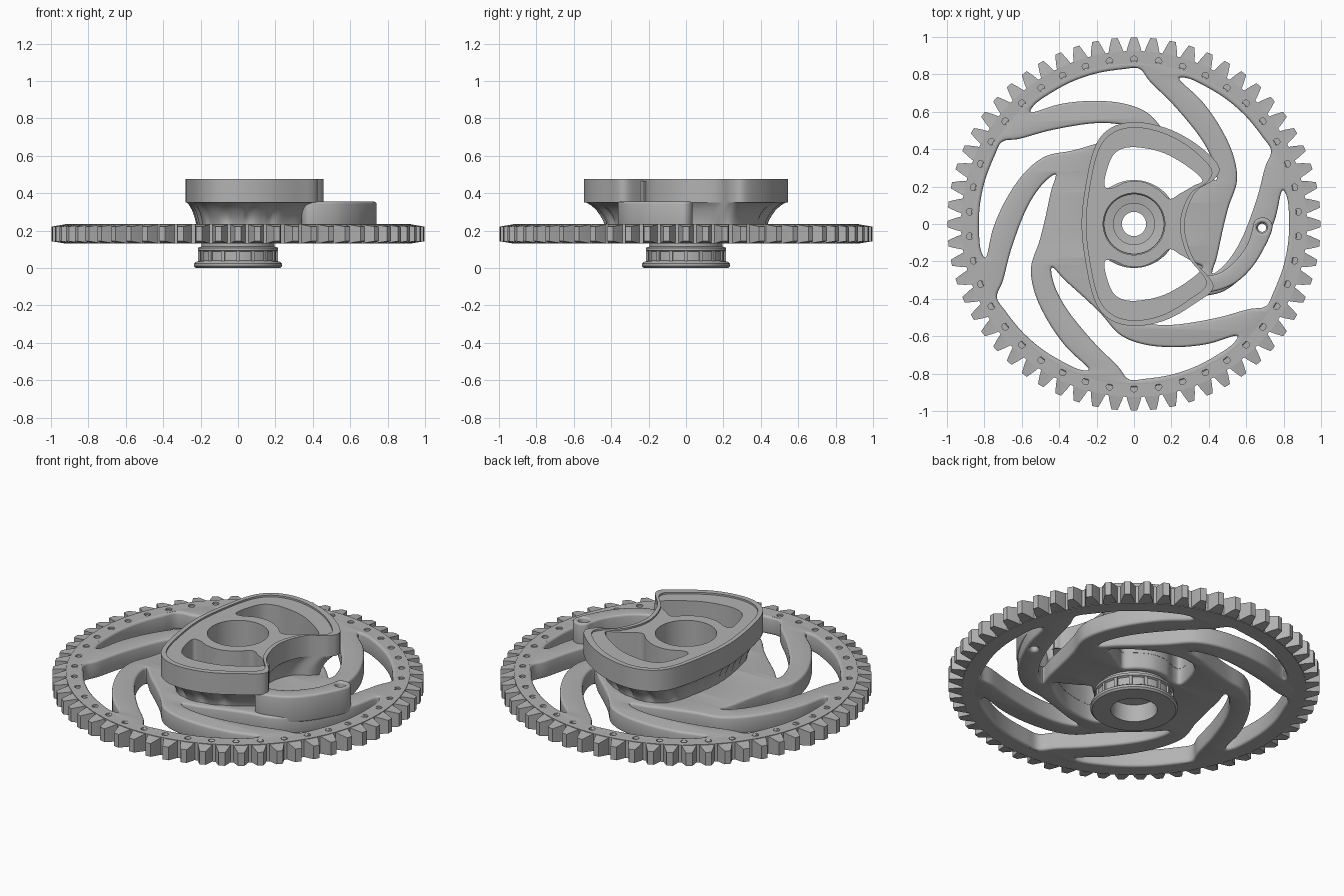
import bpy
import bmesh
from math import sin, cos, pi, radians, atan2
from mathutils import Vector, Matrix

cube = bpy.data.objects.get("Cube")
if cube:
    bpy.data.objects.remove(cube, do_unlink=True)

grey = bpy.data.materials.new("plain grey")
grey.use_nodes = True
grey.diffuse_color = (0.45, 0.45, 0.45, 1)
grey.node_tree.nodes["Principled BSDF"].inputs["Base Color"].default_value = (0.45, 0.45, 0.45, 1)
parts = []


def add(name, mesh):
    obj = bpy.data.objects.new(name, mesh)
    bpy.context.scene.collection.objects.link(obj)
    mesh.materials.clear()
    mesh.materials.append(grey)
    parts.append(obj)
    return obj


def circle(r, n=64, x=0, y=0):
    return [(x + r * cos(2 * pi * i / n), y + r * sin(2 * pi * i / n)) for i in range(n)]


def smooth(pts, n=8):
    """Closed rounded outline through the points."""
    out = []
    p = [Vector(q) for q in pts]
    k = len(p)
    for i in range(k):
        a, b, c, d = p[i - 1], p[i], p[(i + 1) % k], p[(i + 2) % k]
        for j in range(n):
            t = j / n
            v = 0.5 * (2 * b + (c - a) * t + (2 * a - 5 * b + 4 * c - d) * t * t
                       + (3 * b - a - 3 * c + d) * t ** 3)
            out.append((v.x, v.y))
    return out


def turn(pts, deg):
    c, s = cos(radians(deg)), sin(radians(deg))
    return [(x * c - y * s, x * s + y * c) for x, y in pts]


def scaled(pts, sx, sy):
    return [(x * sx, y * sy) for x, y in pts]


def evaluated_mesh(obj):
    dg = bpy.context.evaluated_depsgraph_get()
    dg.update()
    return bpy.data.meshes.new_from_object(obj.evaluated_get(dg))


def plate(name, outlines, z0, z1, bevel=0.0):
    """Flat plate: the first outline is the edge, the others are holes."""
    cu = bpy.data.curves.new(name + " profile", "CURVE")
    cu.dimensions = "2D"
    cu.fill_mode = "BOTH"
    cu.extrude = (z1 - z0) / 2 - bevel
    cu.bevel_depth, cu.offset, cu.bevel_resolution = bevel, -bevel, 2
    for pts in outlines:
        sp = cu.splines.new("POLY")
        sp.points.add(len(pts) - 1)
        for q, (x, y) in zip(sp.points, pts):
            q.co = (x, y, 0, 1)
        sp.use_cyclic_u = True
    tmp = bpy.data.objects.new(name + " profile", cu)
    bpy.context.scene.collection.objects.link(tmp)
    mesh = evaluated_mesh(tmp)
    bpy.data.objects.remove(tmp)
    mesh.transform(Matrix.Translation((0, 0, (z0 + z1) / 2)))
    bm = bmesh.new()
    bm.from_mesh(mesh)
    bmesh.ops.remove_doubles(bm, verts=bm.verts, dist=0.0001)
    bmesh.ops.recalc_face_normals(bm, faces=bm.faces)
    bm.to_mesh(mesh)
    return add(name, mesh)


def loft(name, rings, loop):
    """Bridge equal rings of 3D points; loop joins last to first, else caps."""
    bm = bmesh.new()
    vs = [[bm.verts.new(p) for p in ring] for ring in rings]
    n = len(vs[0])
    for k in range(len(vs) if loop else len(vs) - 1):
        a, b = vs[k], vs[(k + 1) % len(vs)]
        for i in range(n):
            j = (i + 1) % n
            bm.faces.new((a[i], a[j], b[j], b[i]))
    if not loop:
        bm.faces.new(vs[0])
        bm.faces.new(vs[-1])
    bmesh.ops.recalc_face_normals(bm, faces=bm.faces)
    mesh = bpy.data.meshes.new(name)
    bm.to_mesh(mesh)
    return add(name, mesh)


BOTTOM, TOP = 0.13, 0.235

# Shared outlines
cam = smooth([(0, .545), (.166, .515), (.326, .433), (.45, .315), (.43, .24), (.325, .165),
              (.27, 0), (.315, -.18), (.425, -.33), (.326, -.425), (.166, -.515), (0, -.545),
              (-.13, -.51), (-.21, -.41), (-.26, -.2), (-.28, 0), (-.26, .2), (-.21, .41), (-.13, .51)])
slot = smooth([(-.155, .2), (-.15, .27), (-.11, .37), (-.04, .408), (.06, .405), (.17, .375),
               (.29, .305), (.365, .235), (.32, .205), (.25, .165), (.19, .135), (.13, .185),
               (.05, .225), (-.04, .225), (-.11, .195)])
slots = [slot, scaled(slot, 1, -1)]
arc = [(.83 * cos(radians(a)), .83 * sin(radians(a))) for a in (208, 214, 224, 234, 244, 250)]
window = smooth([(-.42, .265), (-.5, .2), (-.58, .07), (-.655, -.13), (-.7, -.3)] + arc
                + [(-.245, -.77), (-.36, -.66), (-.46, -.52), (-.53, -.37), (-.55, -.23),
                   (-.505, -.09), (-.475, .03), (-.445, .17)])

# Spoked wheel, toothed rim and dimpled rim face
pin = (.685, -.02)
plate("spokes", [circle(.872, 128)] + [turn(window, 60 * i) for i in range(6)] + slots
      + [circle(.16), circle(.022, 20, *pin)], BOTTOM, TOP, .014)
plate("rim_body", [circle(.845, 128), circle(.925, 128)][::-1], BOTTOM, TOP - .01)
dots = [turn(circle(.018, 12, 0, .88), 360 * i / 42) for i in range(42)]
plate("rim_face", [circle(.925, 128), circle(.845, 128)] + dots, TOP - .012, TOP)

TEETH = 60
tooth = [(.918, -2.6), (.955, -1.9), (.998, -.95), (.998, .95), (.955, 1.9), (.918, 2.6)]
outer, inner = [], []
for i in range(TEETH):
    for r, a in tooth:
        t = radians(90 + i * 360 / TEETH + a)
        outer.append((r * cos(t), r * sin(t), .17 * max(0, r - .918)))
        inner.append((.9 * cos(t), .9 * sin(t), 0))
loft("teeth", [[(x, y, BOTTOM + h) for x, y, h in inner], [(x, y, BOTTOM + h) for x, y, h in outer],
               [(x, y, TOP - h) for x, y, h in outer], [(x, y, TOP - h) for x, y, h in inner]], True)

# Hub turned about the axis
hub = [(.165, .465), (.165, .2), (.11, .19), (.11, .17), (.065, .165), (.065, .11), (.12, .1),
       (.125, 0), (.225, 0), (.235, .01), (.235, .024), (.222, .034), (.203, .04), (.203, .088),
       (.215, .094), (.215, .108), (.195, .115), (.195, .13), (.215, .14), (.215, .465)]
loft("hub", [[(x, y, z) for x, y in circle(r, 72)] for r, z in hub], True)

bm = bmesh.new()
for i in range(16):
    m = (Matrix.Rotation(2 * pi * i / 16, 4, "Z") @ Matrix.Translation((.203, 0, .064))
         @ Matrix.Diagonal((.02, .018, .056, 1)))
    bmesh.ops.create_cube(bm, size=1, matrix=m)
ribs = bpy.data.meshes.new("hub_ribs")
bm.to_mesh(ribs)
add("hub_ribs", ribs)

# Cam plate with its raised lip
plate("cam_plate", [cam, circle(.165)] + slots, .35, .465)
plate("cam_lip", [cam, scaled(cam, .91, .945)], .46, .475)

# Fluted flare between wheel and cam
rows = [(.225, .8, 0), (.25, .81, .02), (.28, .84, .035), (.31, .88, .03), (.335, .93, .015), (.352, .985, 0)]
rings = []
for z, s, depth in rows:
    ring = []
    for x, y in cam:
        f = s - depth * max(0, cos(22 * atan2(y, x))) * (x < .26)
        ring.append((x * f, y * f, z))
    rings.append(ring)
flare = loft("cam_flare", rings, False)
for i, shape in enumerate(slots + [circle(.19)]):
    cutter = plate("cutter", [shape], .1, .5)
    cutter.hide_render = True
    mod = flare.modifiers.new("cut", "BOOLEAN")
    mod.operation, mod.solver, mod.object = "DIFFERENCE", "EXACT", cutter
    flare.data = evaluated_mesh(flare)
    flare.modifiers.clear()
    parts.remove(cutter)
    bpy.data.objects.remove(cutter)

# Raised arm with a pin hole
arm = smooth([(.34, -.31), (.37, -.36), (.45, -.355), (.55, -.31), (.64, -.22), (.71, -.1), (.74, -.02),
              (.725, .02), (.685, .035), (.645, .015), (.63, -.04), (.6, -.12), (.53, -.21),
              (.45, -.265), (.37, -.28)])
plate("arm", [arm, circle(.028, 24, *pin)], .2, .355, .012)

for obj in bpy.context.selected_objects:
    obj.select_set(False)
for obj in parts:
    obj.select_set(True)
bpy.context.view_layer.objects.active = parts[0]
bpy.ops.object.shade_smooth_by_angle(angle=radians(32))
